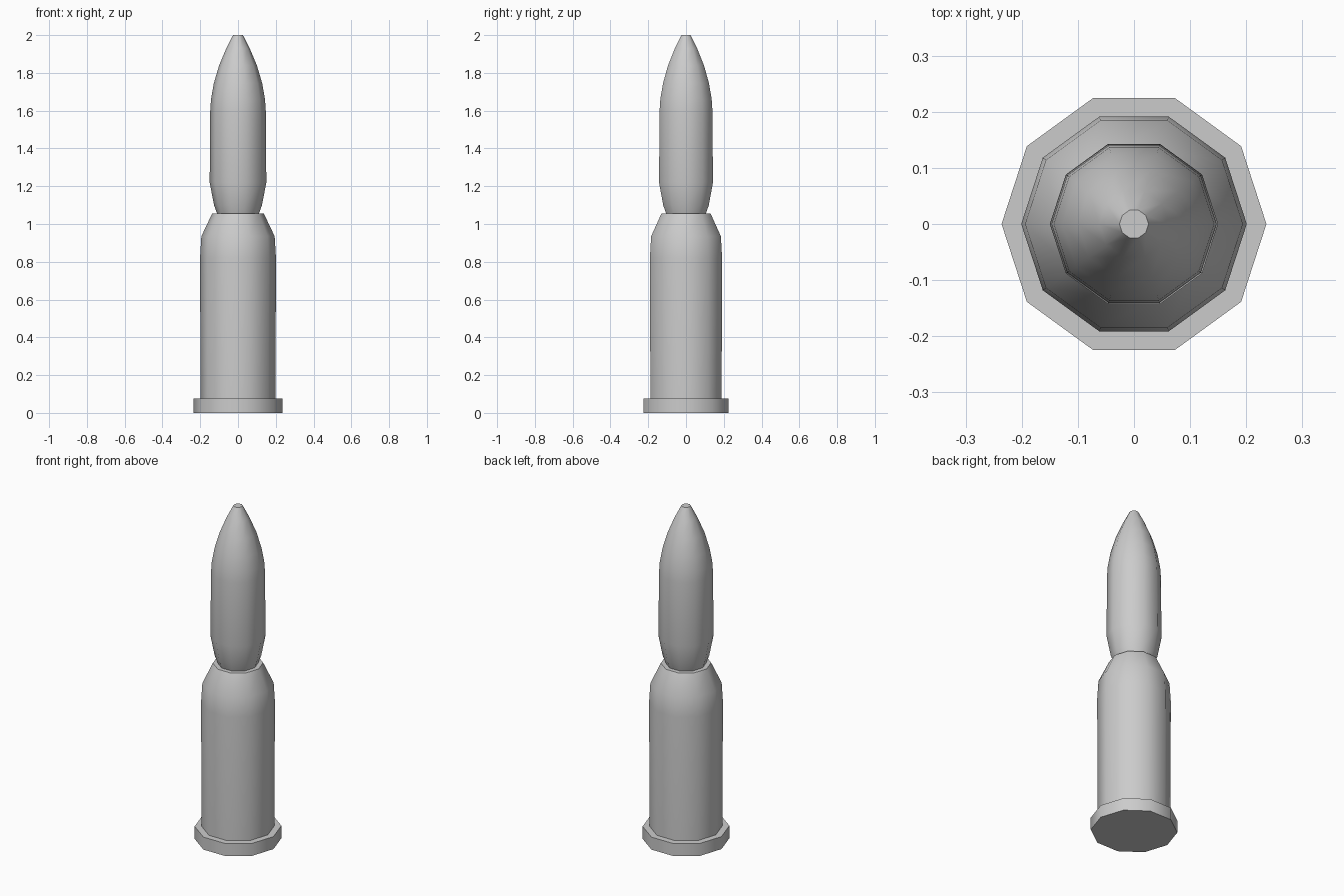
import bpy, bmesh, math

if "Cube" in bpy.data.objects:
    bpy.data.objects.remove(bpy.data.objects["Cube"])

SIDES = 10


def lathe(name, profile):
    """Closed ten-sided turned solid from (radius, height) points."""
    bm = bmesh.new()
    rings = []
    for r, z in profile:
        rings.append([bm.verts.new((r * math.cos(2 * math.pi * i / SIDES),
                                    r * math.sin(2 * math.pi * i / SIDES), z))
                      for i in range(SIDES)])
    for low, high in zip(rings, rings[1:]):
        for i in range(SIDES):
            j = (i + 1) % SIDES
            bm.faces.new((low[i], low[j], high[j], high[i]))
    bm.faces.new(rings[0][::-1])
    bm.faces.new(rings[-1])
    mesh = bpy.data.meshes.new(name)
    bm.to_mesh(mesh)
    bm.free()
    ob = bpy.data.objects.new(name, mesh)
    bpy.context.collection.objects.link(ob)
    bpy.ops.object.select_all(action='DESELECT')
    ob.select_set(True)
    bpy.context.view_layer.objects.active = ob
    bpy.ops.object.shade_smooth_by_angle(angle=math.radians(40))
    return ob


# Casing: rim, straight body, tapered shoulder
lathe("casing", [(0.236, 0), (0.236, 0.075), (0.198, 0.075), (0.201, 0.82),
                 (0.194, 0.935), (0.137, 1.055)])

# Projectile: narrowed tail, straight body, pointed nose with a flat tip
lathe("projectile", [(0.109, 1.05), (0.127, 1.10), (0.150, 1.22),
                     (0.147, 1.60), (0.143, 1.66), (0.128, 1.745),
                     (0.100, 1.84), (0.062, 1.93), (0.026, 2.0)])
